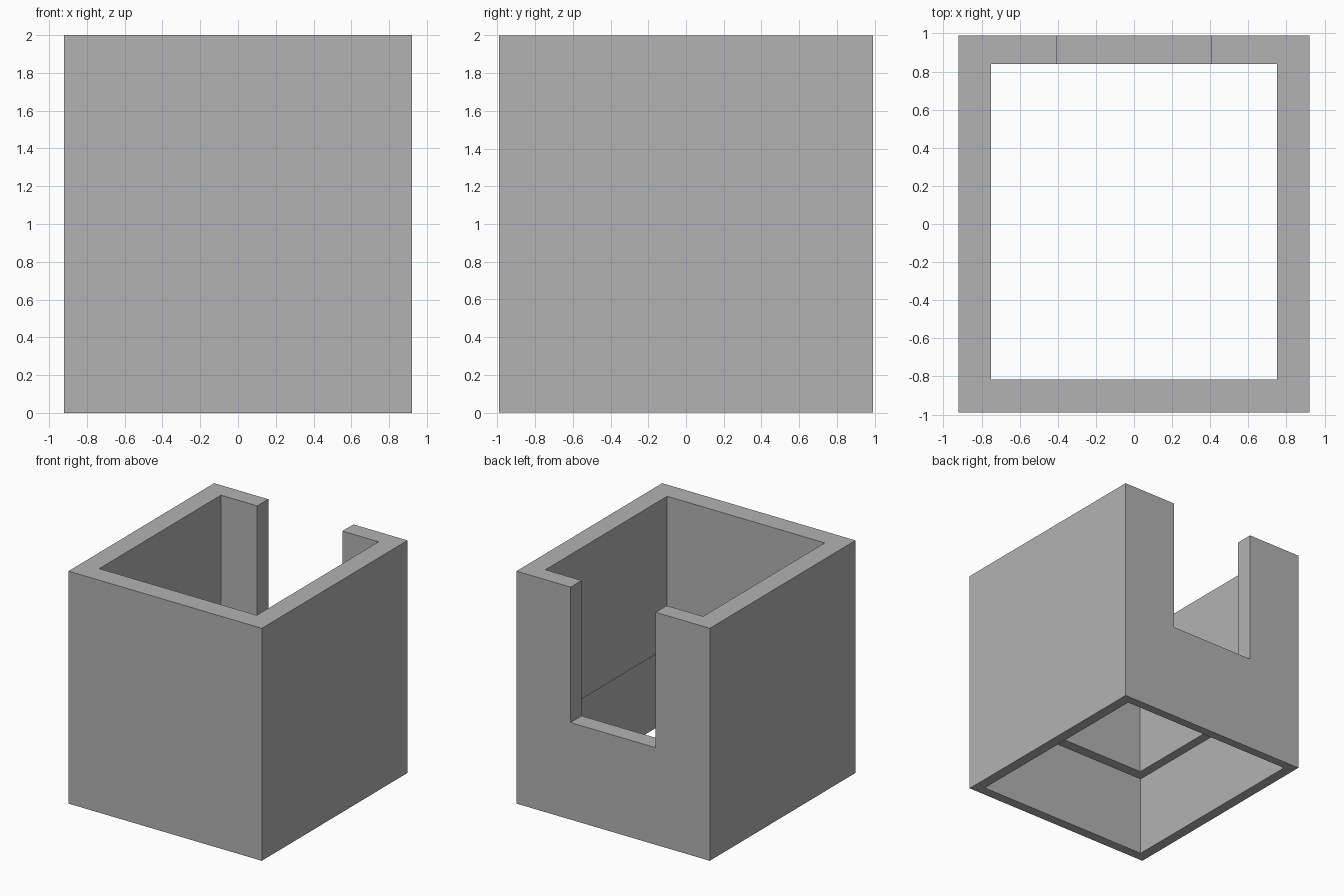
import bpy

cube = bpy.data.objects.get("Cube")
if cube:
    bpy.data.objects.remove(cube, do_unlink=True)

# Plain grey finish
grey = bpy.data.materials.new("plain_grey")
grey.use_nodes = True
colour = (0.45, 0.45, 0.45, 1)
grey.diffuse_color = colour
grey.node_tree.nodes["Principled BSDF"].inputs["Base Color"].default_value = colour


def box(name, x, y, z):
    """Box spanning the given (min, max) ranges."""
    bpy.ops.mesh.primitive_cube_add(size=1)
    obj = bpy.context.object
    obj.name = name
    for v in obj.data.vertices:
        v.co = [lo if c < 0 else hi for c, (lo, hi) in zip(v.co, (x, y, z))]
    obj.data.materials.append(grey)
    return obj


def cut(target, cutter):
    """Subtract the cutter from the target and discard it."""
    cutter.hide_render = True
    mod = target.modifiers.new(cutter.name, 'BOOLEAN')
    mod.operation = 'DIFFERENCE'
    mod.solver = 'EXACT'
    mod.object = cutter
    bpy.context.view_layer.objects.active = target
    bpy.ops.object.modifier_apply(modifier=mod.name)
    bpy.data.objects.remove(cutter, do_unlink=True)


# Square sleeve, open at top and bottom
sleeve = box("open_sleeve", (-0.92, 0.92), (-0.99, 0.99), (0, 2))

# Through shaft with thick walls
cut(sleeve, box("shaft", (-0.75, 0.75), (-0.815, 0.84), (-0.1, 2.1)))

# Wider lower socket, leaving a ledge inside
cut(sleeve, box("lower_socket", (-0.83, 0.83), (-0.905, 0.915), (-0.1, 0.7)))

# Slot in the back wall, open at the top
cut(sleeve, box("back_slot", (-0.405, 0.405), (0.7, 1.1), (0.835, 2.1)))
